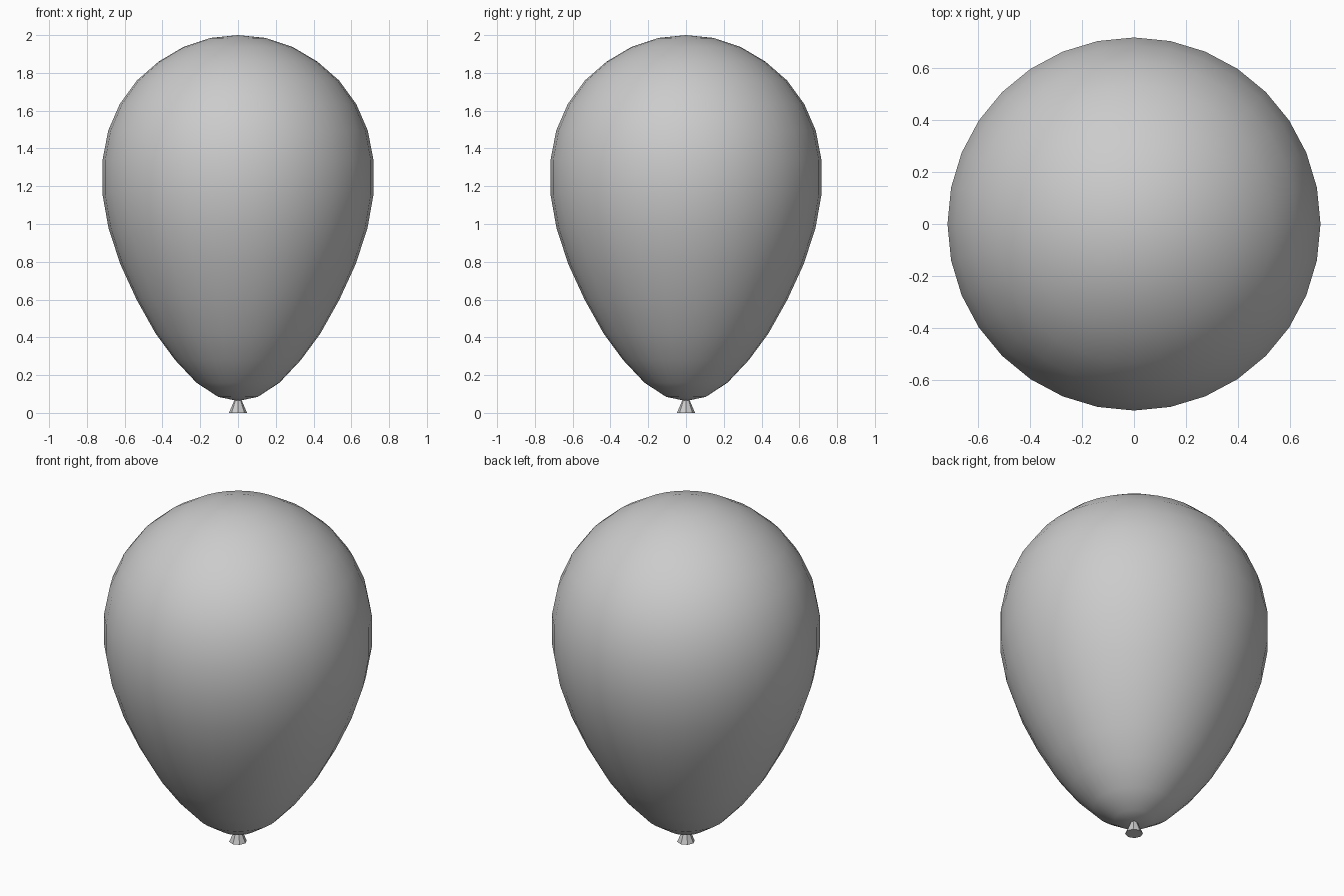
import bpy, bmesh
from math import sin, cos, tau

if "Cube" in bpy.data.objects:
    bpy.data.objects.remove(bpy.data.objects["Cube"])


def lathe(name, profile, sides):
    """Revolve (radius, z) points, listed bottom to top, around the z axis."""
    bm = bmesh.new()
    rings = []
    for r, z in profile:
        if r == 0:
            rings.append([bm.verts.new((0, 0, z))] * sides)
        else:
            rings.append([bm.verts.new((r * cos(tau * i / sides), r * sin(tau * i / sides), z))
                          for i in range(sides)])
    for lo, hi in zip(rings, rings[1:]):
        for i in range(sides):
            j = (i + 1) % sides
            quad = [lo[i], lo[j], hi[j], hi[i]]
            bm.faces.new(list(dict.fromkeys(quad)))
    mesh = bpy.data.meshes.new(name)
    bm.to_mesh(mesh)
    bm.free()
    obj = bpy.data.objects.new(name, mesh)
    bpy.context.collection.objects.link(obj)
    return obj


# Balloon body: smooth teardrop
body = lathe("balloon_body", [
    (0, 0.063), (0.105, 0.085), (0.22, 0.16), (0.333, 0.28), (0.436, 0.42),
    (0.537, 0.60), (0.622, 0.785), (0.685, 0.975), (0.718, 1.16), (0.718, 1.335),
    (0.687, 1.495), (0.626, 1.635), (0.535, 1.76), (0.42, 1.86), (0.29, 1.937),
    (0.147, 1.985), (0, 2.0)], 32)
body.data.shade_smooth()

# Tied knot: small flared, faceted cone with a closed base
lathe("knot", [(0, 0), (0.048, 0), (0.018, 0.07), (0, 0.07)], 8)
